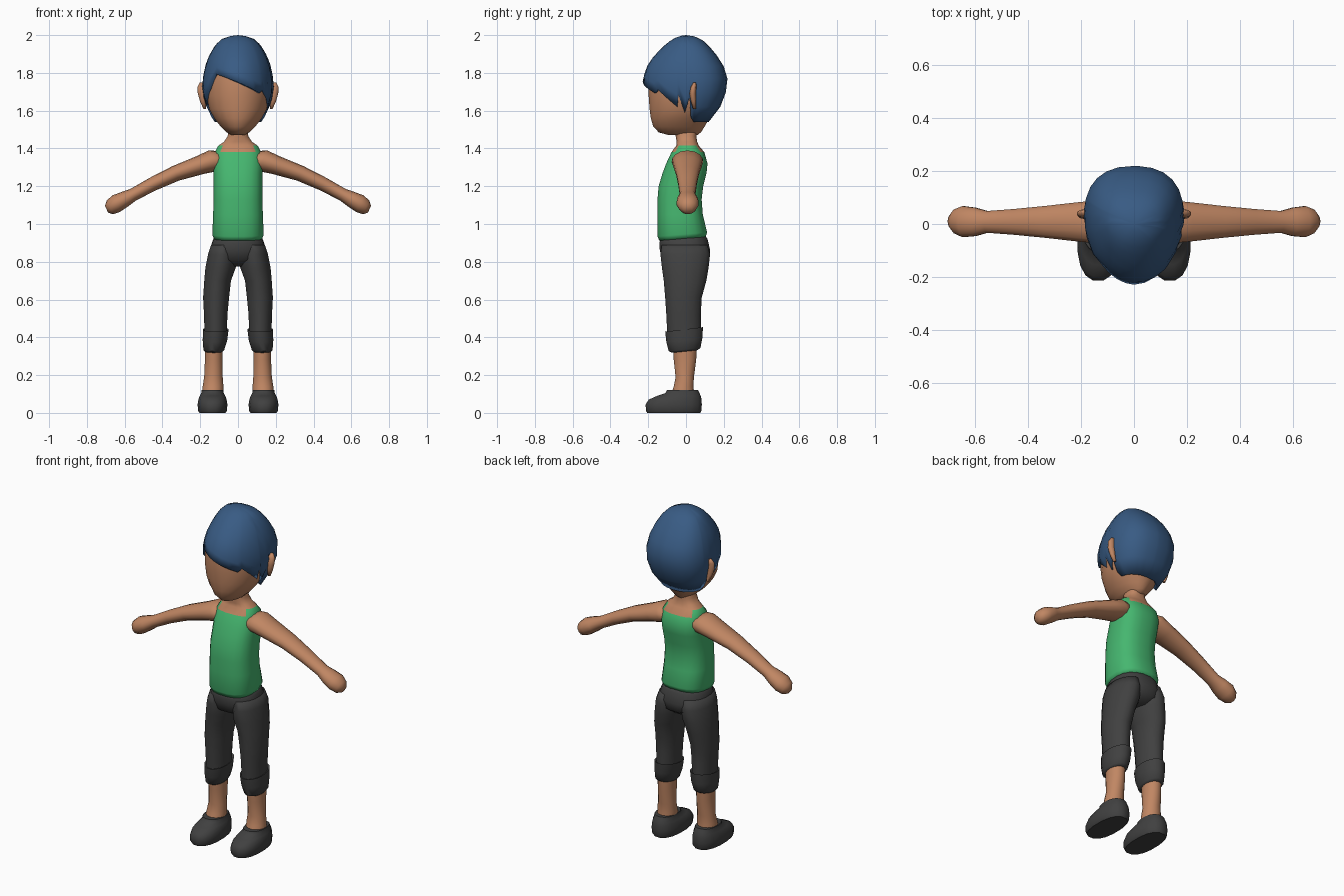
import bpy, bmesh, math
from mathutils import Vector


def material(name, rgb):
    m = bpy.data.materials.new(name)
    m.diffuse_color = (*rgb, 1)
    return m


SKIN = material("skin", (0.53, 0.24, 0.125))
GREEN = material("green_cloth", (0.06, 0.47, 0.16))
BLUE = material("blue_hair", (0.04, 0.105, 0.23))
GREY = material("dark_grey", (0.052, 0.052, 0.052))


def finish(name, bm, mats, rule=None, angle=60):
    me = bpy.data.meshes.new(name)
    if rule:
        for f in bm.faces:
            f.material_index = rule(f.calc_center_median())
    bm.to_mesh(me)
    bm.free()
    for m in mats:
        me.materials.append(m)
    ob = bpy.data.objects.new(name, me)
    bpy.context.collection.objects.link(ob)
    bpy.ops.object.select_all(action='DESELECT')
    ob.select_set(True)
    bpy.context.view_layer.objects.active = ob
    bpy.ops.object.shade_smooth_by_angle(angle=math.radians(angle))
    return ob


def flat(x, z, hw, yf, yb, slope=0):
    """Horizontal ring: centre and two half axes; slope lifts the back."""
    ry = (yb - yf) / 2
    return Vector((x, (yf + yb) / 2, z)), Vector((hw, 0, 0)), Vector((0, ry, ry * slope))


def loft(name, rings, mats, n=16, power=1.0, rule=None, angle=60):
    """Skin a closed tube over a list of rings."""
    bm = bmesh.new()
    rows = []
    for c, u, v in rings:
        row = []
        for i in range(n):
            a = 2 * math.pi * (i + 0.5) / n
            ca, sa = math.cos(a), math.sin(a)
            row.append(bm.verts.new(c + u * math.copysign(abs(ca) ** power, ca)
                                    + v * math.copysign(abs(sa) ** power, sa)))
        rows.append(row)
    for r, s in zip(rows, rows[1:]):
        for i in range(n):
            k = (i + 1) % n
            bm.faces.new((r[i], r[k], s[k], s[i]))
    bm.faces.new(rows[0])
    bm.faces.new(rows[-1])
    bmesh.ops.recalc_face_normals(bm, faces=bm.faces)
    return finish(name, bm, mats, rule, angle)


def interp(table, x):
    """Piecewise linear lookup of the row at x."""
    for p, q in zip(table, table[1:]):
        if p[0] <= x <= q[0]:
            t = (x - p[0]) / (q[0] - p[0])
            return [a + (b - a) * t for a, b in zip(p[1:], q[1:])]
    return table[-1][1:] if x > table[-1][0] else table[0][1:]


# Head
loft("head", [flat(0, *r) for r in (
    (1.47, .035, -.09, .06), (1.485, .06, -.145, .08), (1.515, .092, -.175, .10),
    (1.56, .128, -.188, .125), (1.61, .155, -.195, .155), (1.68, .168, -.20, .18),
    (1.76, .17, -.20, .19), (1.84, .155, -.185, .17), (1.90, .125, -.15, .13),
    (1.95, .06, -.07, .06))], [SKIN], n=20)

# Hair shell: height profile (z, half width, front y, back y)
PROFILE = ((1.54, .125, -.15, .12), (1.60, .16, -.185, .17), (1.64, .175, -.205, .193),
           (1.71, .19, -.225, .215), (1.75, .19, -.23, .224), (1.82, .178, -.215, .208),
           (1.87, .163, -.185, .18), (1.91, .143, -.15, .15), (1.95, .118, -.11, .115),
           (1.98, .085, -.07, .08), (1.995, .04, -.035, .04), (2.0, 0, 0, 0))
# Lower edge of the hair: (angle from the front, z), with a swept fringe and tips
EDGE = ((-180, 1.54), (-102, 1.54), (-92, 1.565), (-87, 1.67), (-78, 1.63), (-70, 1.65),
        (-55, 1.71), (-41, 1.795), (-20, 1.775), (0, 1.752), (25, 1.715), (38, 1.693),
        (44, 1.712), (70, 1.62), (72, 1.69), (81, 1.59), (86, 1.67), (92, 1.565),
        (102, 1.54), (180, 1.54))
angles = sorted({a for a, _ in EDGE[1:]} | set(range(-165, -104, 15))
                | set(range(117, 180, 15)) | {-30, -10, 12, 57})
bm = bmesh.new()
pole = bm.verts.new((0, 0, 2))
STEPS = 9
cols = []
for deg in angles:
    zb = interp(EDGE, deg)[0]
    a = math.radians(deg)
    col = []
    for j in range(1, STEPS + 1):
        z = 2 - (2 - zb) * (1 - math.cos(j / STEPS * math.pi / 2))
        hw, yf, yb = interp(PROFILE, z)
        cy = yf + 0.6 * (yb - yf)
        s, c = math.sin(a), math.cos(a)
        if c < 0:  # fuller at the back
            s, c = math.copysign(abs(s) ** .85, s), -abs(c) ** .85
        col.append(bm.verts.new((hw * s, cy - c * ((cy - yf) if c > 0 else (yb - cy)), z)))
    cols.append(col)
for p, q in zip(cols, cols[1:] + cols[:1]):
    bm.faces.new((pole, p[0], q[0]))
    for j in range(STEPS - 1):
        bm.faces.new((p[j], p[j + 1], q[j + 1], q[j]))
hair = finish("hair", bm, [BLUE])
shell = hair.modifiers.new("thickness", 'SOLIDIFY')
shell.thickness = 0.022
shell.offset = -1

# Torso with vest top; skin above the neckline, straps on the shoulders
def vest_rule(c):
    if c.z > 1.418 or (c.z > 1.38 and abs(c.x) < .075):
        return 1
    return 0


loft("torso", [flat(0, *r) for r in (
    (.922, .128, -.143, .105, .08), (.945, .137, -.152, .113, .08), (1.05, .133, -.152, .09),
    (1.13, .13, -.152, .084), (1.20, .13, -.146, .092), (1.27, .13, -.125, .11),
    (1.32, .132, -.106, .115), (1.38, .124, -.078, .098), (1.415, .105, -.052, .068),
    (1.435, .075, -.05, .06), (1.465, .055, -.055, .055), (1.53, .05, -.055, .065))],
    [GREEN, SKIN], n=20, power=.78, rule=vest_rule, angle=80)

# Hips
loft("trouser_hips", [flat(0, *r) for r in (
    (.935, .122, -.135, .10, .08), (.91, .135, -.143, .115, .08), (.86, .152, -.14, .13),
    (.81, .13, -.125, .12), (.775, .06, -.06, .07))], [GREY], n=20, power=.85, angle=80)

for side, s in (("left", 1), ("right", -1)):
    # Trouser leg
    loft(side + "_trouser_leg", [flat(s * x, *r) for x, *r in (
        (.078, .89, .065, -.13, .115), (.083, .84, .077, -.138, .13),
        (.092, .77, .082, -.13, .122), (.108, .70, .072, -.12, .11),
        (.116, .61, .070, -.112, .085), (.118, .52, .063, -.106, .08),
        (.118, .40, .06, -.10, .08))], [GREY], angle=80)
    # Rolled cuff
    loft(side + "_cuff", [flat(s * x, *r) for x, *r in (
        (.118, .435, .055, -.09, .075, .12), (.118, .442, .069, -.112, .092, .12),
        (.122, .385, .066, -.106, .088, .1), (.128, .335, .056, -.093, .078, .1),
        (.128, .325, .048, -.075, .06, .1))], [GREY], angle=50)
    # Bare lower leg
    loft(side + "_lower_leg", [flat(s * x, *r) for x, *r in (
        (.128, .38, .048, -.07, .06), (.128, .28, .048, -.066, .055),
        (.130, .19, .05, -.056, .043), (.132, .14, .056, -.066, .04),
        (.134, .10, .056, -.08, .045))], [SKIN])
    # Shoe
    loft(side + "_shoe", [flat(s * .135, *r) for r in (
        (0, .07, -.208, .078), (.012, .078, -.215, .085), (.045, .08, -.216, .086),
        (.07, .076, -.20, .085), (.09, .069, -.155, .08), (.105, .06, -.11, .073),
        (.12, .058, -.103, .066))], [GREY], power=.85, angle=55)
    # Arm and mitten hand: x, z, half depth, half thickness, y centre
    rings = []
    tilt = math.radians(25)
    for x, z, ry, rt, cy in (
            (.075, 1.345, .07, .045, .008), (.13, 1.335, .083, .06, .008),
            (.20, 1.312, .077, .051, .008), (.33, 1.268, .062, .042, .008),
            (.45, 1.212, .05, .037, .008), (.555, 1.155, .042, .034, .008),
            (.60, 1.131, .055, .042, .008), (.645, 1.108, .06, .048, .009),
            (.678, 1.088, .046, .04, .01), (.696, 1.078, .022, .02, .01)):
        rings.append((Vector((s * x, cy, z)), Vector((0, ry, 0)),
                      Vector((s * math.sin(tilt) * rt, 0, math.cos(tilt) * rt))))
    loft(side + "_arm", rings, [SKIN], n=14, angle=80)
    # Ear
    loft(side + "_ear", [flat(s * x, z, hw, y - d, y + d) for x, z, hw, y, d in (
        (.176, 1.61, .008, .045, .008), (.186, 1.65, .016, .04, .014),
        (.19, 1.69, .024, .036, .017), (.192, 1.725, .024, .04, .015),
        (.19, 1.748, .014, .046, .008))], [SKIN], n=10, angle=80)
